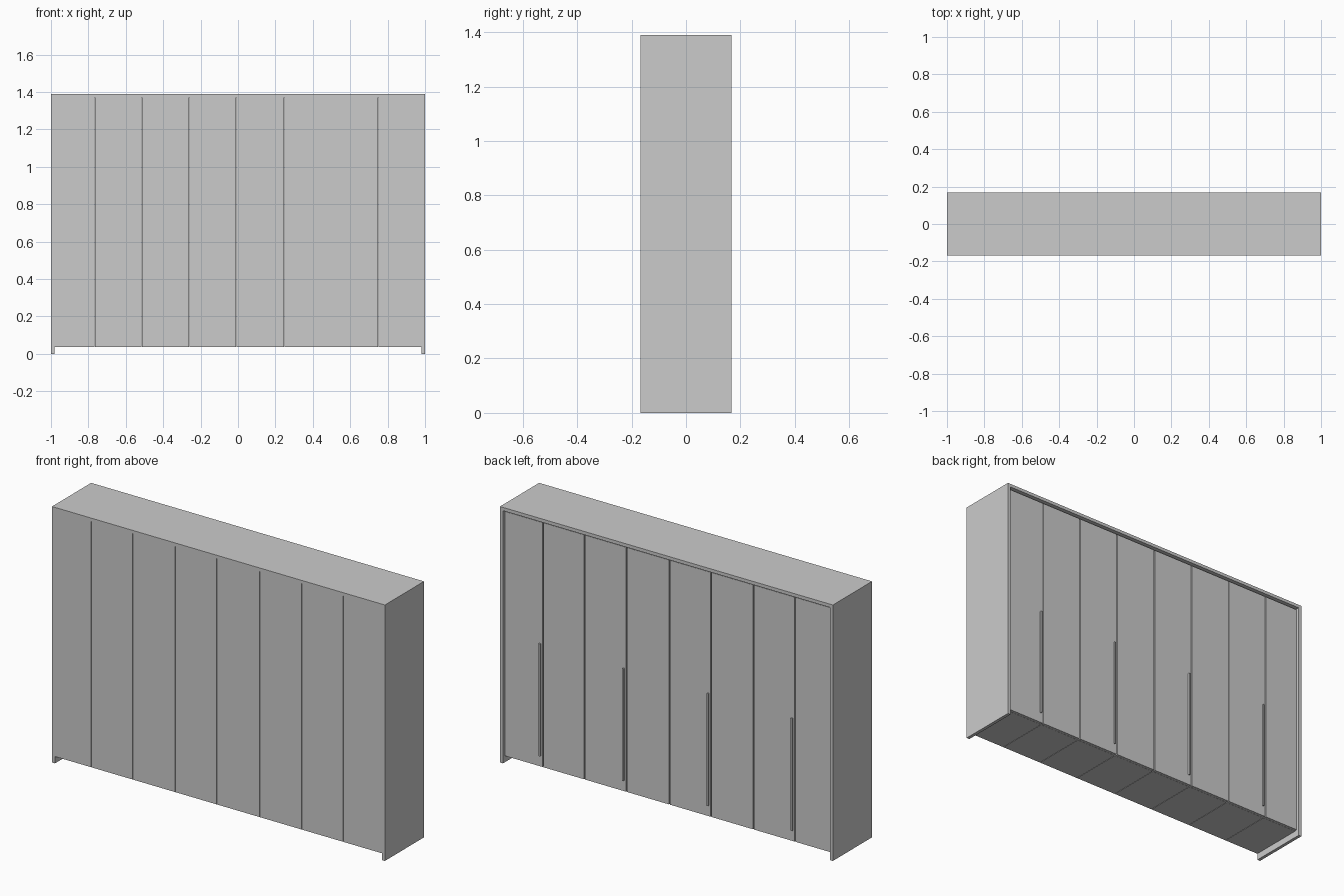
import bpy

if "Cube" in bpy.data.objects:
    bpy.data.objects.remove(bpy.data.objects["Cube"])

W, D, H = 1.0, 0.168, 1.39      # half width, half depth, height
T = 0.018                       # board thickness
BASE = 0.037                    # underside of the cabinets
TOP = H - T
DOOR_FRONT = D - 0.012          # doors sit slightly back inside the frame
DOOR_BACK = DOOR_FRONT - 0.016
SEAMS = [-0.765, -0.515, -0.26, -0.01, 0.248, 0.5, 0.75]


def boxes(name, spans):
    """One object made from axis-aligned boxes given as (x0, x1, y0, y1, z0, z1)."""
    verts, faces = [], []
    for x0, x1, y0, y1, z0, z1 in spans:
        n = len(verts)
        verts += [(x, y, z) for z in (z0, z1)
                  for x, y in ((x0, y0), (x1, y0), (x1, y1), (x0, y1))]
        quads = [(3, 2, 1, 0), (4, 5, 6, 7)]
        quads += [(i, (i + 1) % 4, (i + 1) % 4 + 4, i + 4) for i in range(4)]
        faces += [tuple(n + i for i in q) for q in quads]
    mesh = bpy.data.meshes.new(name)
    mesh.from_pydata(verts, [], faces)
    obj = bpy.data.objects.new(name, mesh)
    bpy.context.collection.objects.link(obj)
    return obj


# Outer frame: two side panels reaching the floor, and the top panel
boxes("left_side_panel", [(-W, -W + T, -D, D, 0, H)])
boxes("right_side_panel", [(W - T, W, -D, D, 0, H)])
boxes("top_panel", [(-W + T, W - T, -D, D, TOP, H)])

edges = [-W + T] + SEAMS + [W - T]
last = len(edges) - 2
for i, (a, b) in enumerate(zip(edges, edges[1:])):
    # Hollow cabinet, with a hairline gap to its neighbours
    x0 = a + (0.001 if i > 0 else 0)
    x1 = b - (0.001 if i < last else 0)
    t = 0.01
    y1 = DOOR_BACK - 0.001
    boxes(f"cabinet_{i + 1}", [
        (x0, x0 + t, -D, y1, BASE, TOP),
        (x1 - t, x1, -D, y1, BASE, TOP),
        (x0 + t, x1 - t, -D, -D + t, BASE, TOP),
        (x0 + t, x1 - t, -D + t, y1, BASE, BASE + t),
        (x0 + t, x1 - t, -D + t, y1, TOP - t, TOP),
    ])
    # Door, with a wider gap all round
    boxes(f"door_{i + 1}", [(a + 0.003, b - 0.003, DOOR_BACK, DOOR_FRONT,
                             BASE, TOP - 0.008)])

# Long slim handles on every second door
for i, seam in enumerate(SEAMS[::2]):
    boxes(f"handle_{i + 1}", [(seam + 0.013, seam + 0.021, DOOR_FRONT,
                               DOOR_FRONT + 0.009, 0.095, 0.705)])
